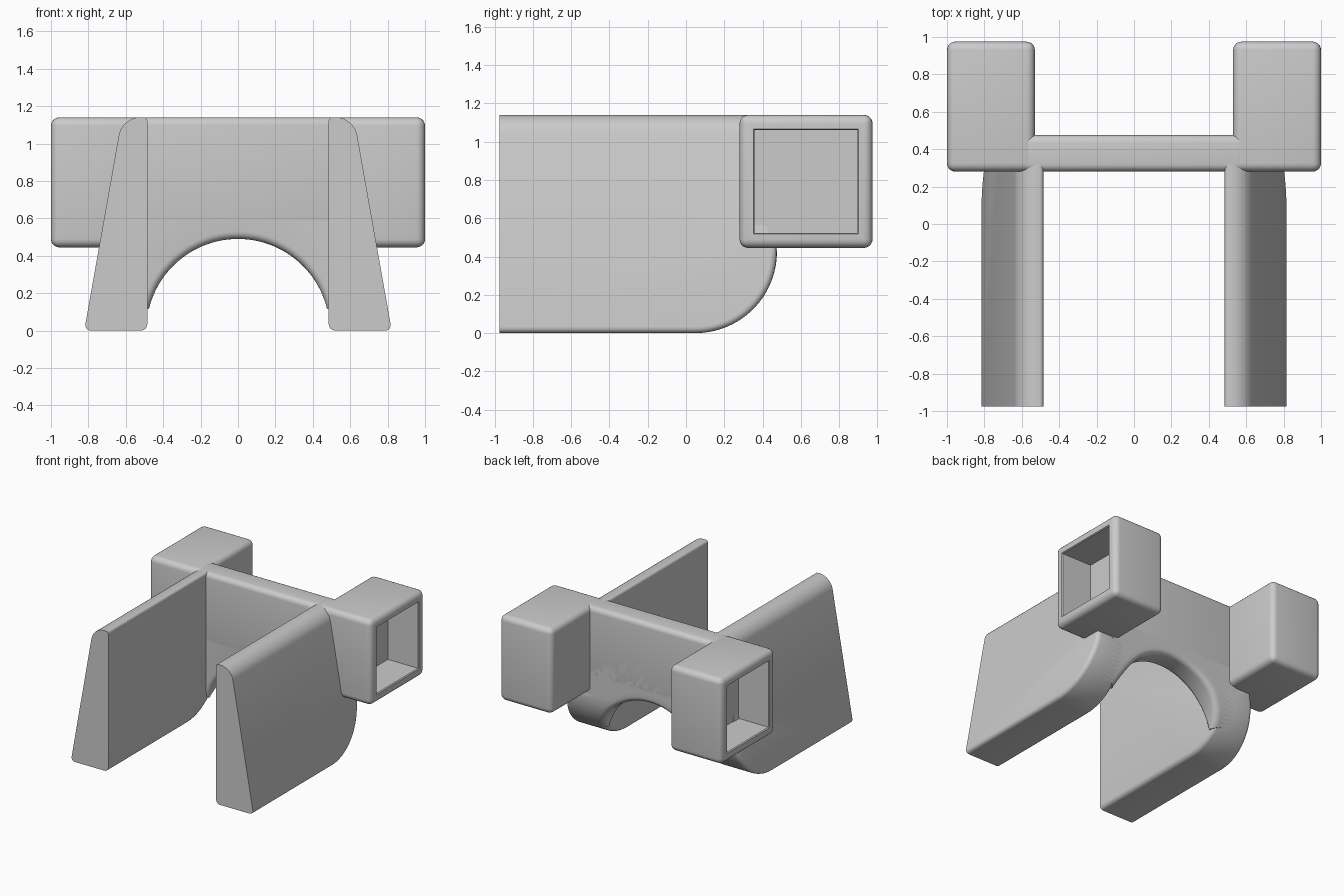
import bpy, bmesh, math
from mathutils import Vector

if "Cube" in bpy.data.objects:
    bpy.data.objects.remove(bpy.data.objects["Cube"], do_unlink=True)

GREY = (0.6, 0.6, 0.6, 1.0)
mat = bpy.data.materials.new("plain grey")
mat.use_nodes = True
mat.diffuse_color = GREY
mat.node_tree.nodes["Principled BSDF"].inputs["Base Color"].default_value = GREY

TOP, FRONT, BACK = 1.14, 0.28, 0.475      # cross wall limits
ROUND_Y, ROUND_R = 0.05, 0.425            # rounded rear lower corner
ARCH_R, FILLET = 0.49, 0.04


def finish(bm, name, mirror=False):
    bmesh.ops.recalc_face_normals(bm, faces=bm.faces[:])
    mesh = bpy.data.meshes.new(name)
    bm.to_mesh(mesh)
    bm.free()
    mesh.materials.append(mat)
    ob = bpy.data.objects.new(name, mesh)
    bpy.context.collection.objects.link(ob)
    bpy.ops.object.select_all(action='DESELECT')
    ob.select_set(True)
    bpy.context.view_layer.objects.active = ob
    bpy.ops.object.shade_smooth_by_angle(angle=math.radians(35))
    if mirror:
        mod = ob.modifiers.new("mirror", 'MIRROR')
        mod.use_mirror_merge = False
    return ob


def bevel(bm, edges, size, segments=5):
    bmesh.ops.bevel(bm, geom=edges, offset=size, segments=segments,
                    profile=0.5, affect='EDGES', clamp_overlap=True)


def rounded_box(lo, hi, size):
    bm = bmesh.new()
    bmesh.ops.create_cube(bm, size=1)
    lo, hi = Vector(lo), Vector(hi)
    for v in bm.verts:
        v.co = Vector([l if c < 0 else h for c, l, h in zip(v.co, lo, hi)])
    bevel(bm, bm.edges[:], size)
    return bm


# Side boxes with a square pocket in the outer face
bm = rounded_box((0.53, FRONT, 0.445), (1, 0.975, TOP), 0.045)
face = max(bm.faces, key=lambda f: f.normal.x * f.calc_area())
bmesh.ops.inset_region(bm, faces=[face], thickness=0.039)
bmesh.ops.inset_region(bm, faces=[face], thickness=0.008, depth=-0.008)
floor = bmesh.ops.extrude_discrete_faces(bm, faces=[face])["faces"][0]
bmesh.ops.translate(bm, verts=floor.verts[:], vec=(-0.27, 0, 0))
finish(bm, "pocket_box", mirror=True)

# Upper cross bar
finish(rounded_box((-0.6, FRONT, 0.55), (0.6, BACK, TOP), FILLET), "cross_bar")


# Tapered side legs: side outline pushed out to a sloping outer face
def outer_x(z):
    return 0.822 - 0.177 * z


arc = [math.radians(90 * i / 20) for i in range(21)]
curve = [(ROUND_Y + ROUND_R * math.sin(a), ROUND_R * (1 - math.cos(a))) for a in arc]
outline = [(-0.975, 0)] + curve + [(0.4, 0.6), (0.4, TOP), (-0.975, TOP)]
bm = bmesh.new()
inner = [bm.verts.new((0.485, y, z)) for y, z in outline]
outer = [bm.verts.new((outer_x(z), y, z)) for y, z in outline]
bm.faces.new(inner)
bm.faces.new(outer[::-1])
n = len(outline)
for i in range(n):
    j = (i + 1) % n
    bm.faces.new((inner[i], outer[i], outer[j], inner[j]))
bm.normal_update()


def run(verts, first, last):
    return [bm.edges.get((verts[i], verts[i + 1])) for i in range(first, last)]


lower_outer, lower_inner = run(outer, 0, len(curve)), run(inner, 0, len(curve))
top_outer, top_inner = run(outer, n - 2, n - 1), run(inner, n - 2, n - 1)
bevel(bm, top_outer, 0.095, 8)
bevel(bm, [e for e in top_inner if e.is_valid], 0.018, 3)
bevel(bm, [e for e in lower_outer + lower_inner if e.is_valid], 0.035, 4)
finish(bm, "side_leg", mirror=True)


# Arched lower wall: a filleted section swept around the arch
def back_y(z):
    if z >= ROUND_R:
        return BACK
    return ROUND_Y + math.sqrt(ROUND_R ** 2 - (ROUND_R - z) ** 2)


fillet = [(FILLET * (1 - math.sin(a)), FILLET * (1 - math.cos(a))) for a in arc[::4]]
bm = bmesh.new()
rings = []
STEPS = 64
for s in range(STEPS + 1):
    t = 0.24 + (math.pi - 0.48) * s / STEPS
    c, h = math.cos(t), math.sin(t)
    reach = min(0.8, 0.6 / max(abs(c), 0.01))
    ring = [(reach, FRONT)]
    ring += [(ARCH_R + dr, FRONT + dy) for dy, dr in fillet[::-1]]
    ring += [(ARCH_R + dr, back_y((ARCH_R + dr) * h) - dy) for dy, dr in fillet]
    for k in range(1, 9):
        r = ARCH_R + FILLET + (reach - ARCH_R - FILLET) * k / 8
        ring.append((r, back_y(r * h)))
    rings.append([bm.verts.new((r * c, y, r * h)) for r, y in ring])
for a, b in zip(rings, rings[1:]):
    for i in range(len(a)):
        j = (i + 1) % len(a)
        bm.faces.new((a[i], a[j], b[j], b[i]))
bm.faces.new(rings[0])
bm.faces.new(rings[-1][::-1])
finish(bm, "arched_wall")
